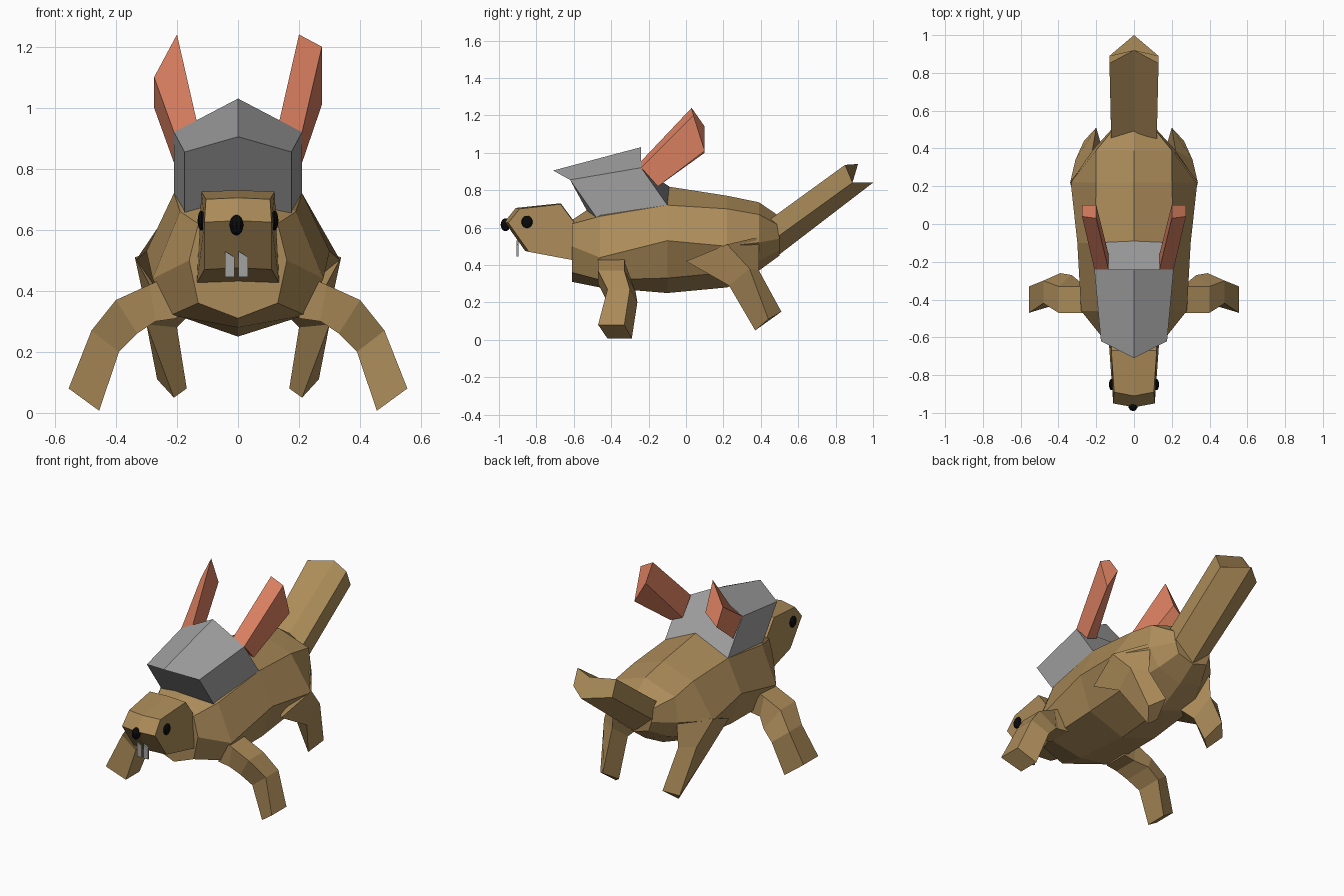
import bpy
import bmesh

if "Cube" in bpy.data.objects:
    bpy.data.objects.remove(bpy.data.objects["Cube"], do_unlink=True)


def material(name, red, green, blue):
    mat = bpy.data.materials.new(name)
    mat.use_nodes = True
    mat.diffuse_color = (red, green, blue, 1)
    mat.node_tree.nodes["Principled BSDF"].inputs["Base Color"].default_value = (red, green, blue, 1)
    return mat


FUR = material("brown fur", .41, .26, .1)
METAL = material("grey", .36, .36, .36)
FLAME = material("orange", .72, .22, .12)
BLACK = material("black", .003, .003, .003)


def finish(name, bm, mat):
    """Turn a bmesh into a flat shaded object with outward normals."""
    bmesh.ops.recalc_face_normals(bm, faces=bm.faces)
    mesh = bpy.data.meshes.new(name)
    bm.to_mesh(mesh)
    bm.free()
    mesh.materials.append(mat)
    obj = bpy.data.objects.new(name, mesh)
    bpy.context.collection.objects.link(obj)
    return obj


def loft(name, rings, mat, side=1):
    """Skin a row of closed rings and cap both ends; side -1 mirrors in x."""
    bm = bmesh.new()
    rows = [[bm.verts.new((side * x, y, z)) for x, y, z in ring] for ring in rings]
    for first, second in zip(rows, rows[1:]):
        for i in range(len(first)):
            j = (i + 1) % len(first)
            bm.faces.new((first[i], first[j], second[j], second[i]))
    for cap in (rows[0], rows[-1]):
        bm.faces.new(cap)
    return finish(name, bm, mat)


def symmetric(half):
    """Complete a half ring that starts and ends on the centre plane."""
    return half + [(-x, y, z) for x, y, z in reversed(half) if x > 0]


def ball(name, centre, scale, mat):
    bm = bmesh.new()
    bmesh.ops.create_uvsphere(bm, u_segments=10, v_segments=8, radius=1)
    bmesh.ops.scale(bm, vec=scale, verts=bm.verts)
    bmesh.ops.translate(bm, vec=centre, verts=bm.verts)
    return finish(name, bm, mat)


# Body: spine, back edge, flank, belly edge and keel at each station
stations = [
    (-.61, .64, (.13, .62), (.16, .5), (.13, .36), .31),
    (-.46, .74, (.19, .66), (.28, .44), (.22, .32), .28),
    (-.1, .82, (.21, .72), (.3, .53), (.23, .33), .25),
    (.22, .77, (.2, .7), (.335, .5), (.22, .36), .28),
    (.39, .735, (.2, .67), (.22, .52), (.15, .42), .37),
    (.5, .66, (.11, .61), (.12, .54), (.1, .48), .45),
]
body_rings = []
for y, spine, back, flank, belly, keel in stations:
    edges = [(x, y, z) for x, z in (back, flank, belly)]
    body_rings.append(symmetric([(0, y, spine)] + edges + [(0, y, keel)]))
loft("body", body_rings, FUR)

# Head: side profile skinned across its width, with a pointed snout ridge
profile = [(.12, -.6, .63), (.12, -.67, .725), (.105, -.89, .7),
           (.11, -.95, .625), (.11, -.84, .47), (.135, -.6, .425)]
ridge = [(0, y - (.02 if y < -.8 else 0), z + .005) for x, y, z in profile]
loft("head", [profile, ridge, [(-x, y, z) for x, y, z in profile]], FUR)

# Face details
ball("nose", (-.005, -.965, .615), (.024, .026, .034), BLACK)
for side, label in ((1, "left"), (-1, "right")):
    ball(label + "_eye", (side * .12, -.85, .63), (.013, .03, .033), BLACK)
    inner, outer = .018 + side * .014, .018 + side * .018
    tooth_x = -.005 + side * .022
    plate = [[(tooth_x + dx, y, z) for dx, z in
              ((-.016, .53), (.016, .51), (.016, .445), (-.016, .445))] for y in (-.905, -.895)]
    loft(label + "_tooth", plate, METAL)

# Tail: a bent slab running up and back
loft("tail", [
    symmetric([(0, .42, .62), (.12, .43, .63), (.12, .42, .5), (0, .4, .38)]),
    symmetric([(0, .92, .94), (.13, .85, .935), (.13, .89, .84), (0, 1, .84)]),
], FUR)

# Backpack: ridged box leaning forward over the neck
loft("backpack", [
    symmetric([(0, -.71, .905), (.175, -.62, .855), (.175, -.48, .655), (0, -.53, .69)]),
    symmetric([(0, -.24, 1.03), (.21, -.24, .92), (.21, -.1, .72), (0, -.09, .82)]),
], METAL)

# Flames: the two tips differ a little
flame_root = [(.135, -.24, .955), (.21, -.24, .92), (.21, -.15, .82), (.135, -.16, .85)]
left_tip = [(.2, .03, 1.24), (.275, .04, 1.2), (.275, .1, 1.01), (.2, .1, 1.14)]
right_tip = [(.2, .03, 1.24), (.275, .04, 1.1), (.275, .1, 1), (.2, .1, 1.07)]
loft("left_flame", [flame_root, left_tip], FLAME)
loft("right_flame", [flame_root, right_tip], FLAME, -1)

# Front leg: outer and inner edge as (x, z, front y, back y)
front_edges = [
    ((.2, .46, -.47, -.32), (.2, .31, -.47, -.32)),
    ((.29, .42, -.47, -.33), (.27, .3, -.47, -.32)),
    ((.4, .37, -.47, -.33), (.33, .26, -.45, -.27)),
    ((.48, .27, -.42, -.3), (.39, .2, -.42, -.26)),
    ((.555, .08, -.47, -.33), (.455, .007, -.42, -.29)),
]
front_rings = []
for (ox, oz, of, ob), (ix, iz, inf, inb) in front_edges:
    front_rings.append([(ox, of, oz), (ox, ob, oz), (ix, inb, iz), (ix, inf, iz)])

# Hind leg: broad thigh, narrow shin, angled foot
hind_rings = [
    [(.29, 0, .42), (.338, .22, .51), (.21, .39, .55), (.12, .2, .36)],
    [(.3, .23, .29), (.31, .34, .38), (.22, .39, .37), (.2, .27, .28)],
    [(.21, .37, .05), (.265, .44, .11), (.2, .51, .15), (.168, .4, .08)],
]
for side, label in ((1, "left"), (-1, "right")):
    loft(label + "_front_leg", front_rings, FUR, side)
    loft(label + "_hind_leg", hind_rings, FUR, side)
